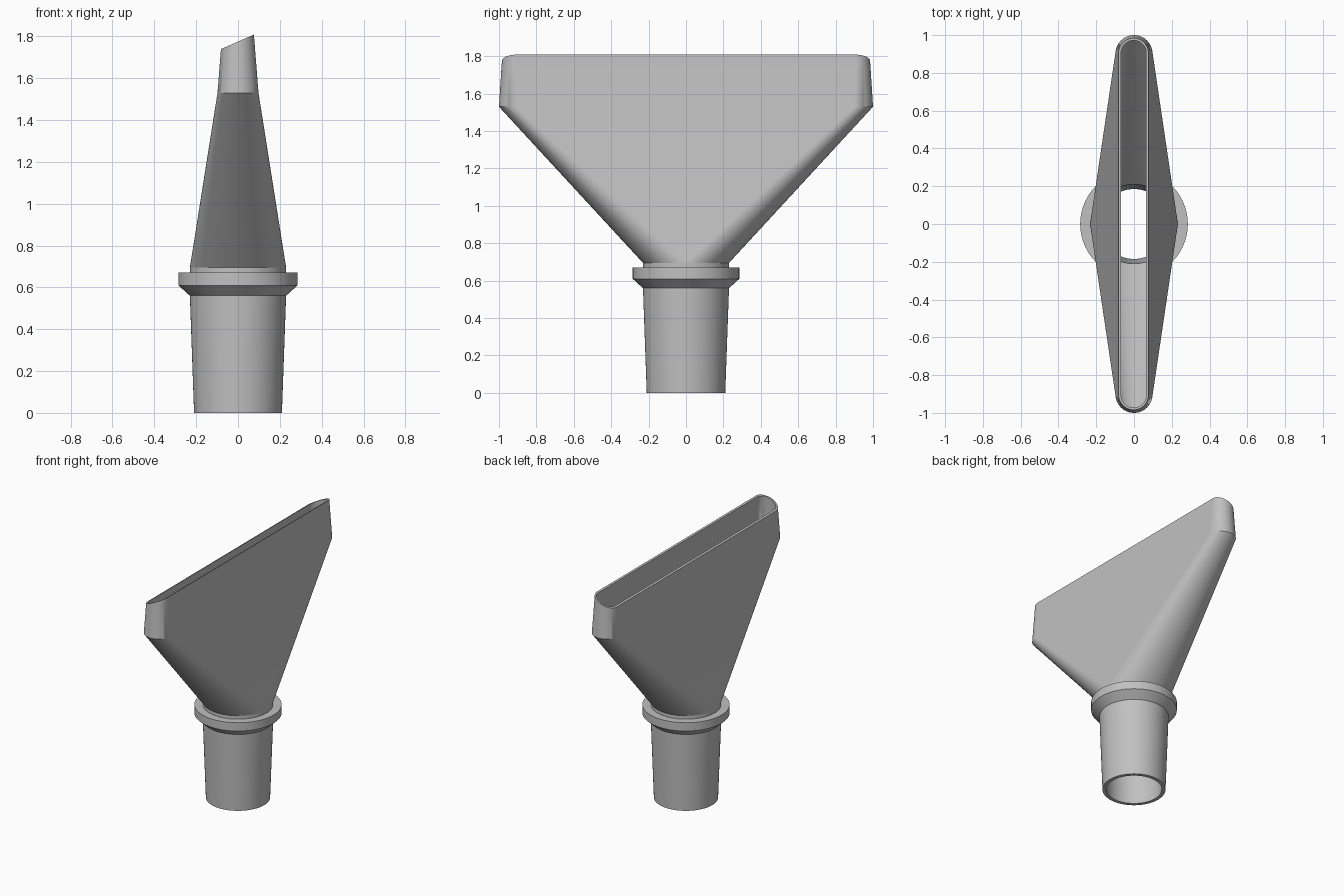
import bpy
import bmesh
import math
from mathutils import Vector

if "Cube" in bpy.data.objects:
    bpy.data.objects.remove(bpy.data.objects["Cube"], do_unlink=True)

HALF = 36                      # segments in each half turn
SLOPE, MOUTH_Z = 0.44, 1.775   # slanted mouth plane

grey = bpy.data.materials.new("plain grey")
grey.use_nodes = True
colour = (0.53, 0.53, 0.53, 1)
grey.diffuse_color = colour
grey.node_tree.nodes["Principled BSDF"].inputs["Base Color"].default_value = colour


def ring(radius, z, length=None):
    """Circle, or a slot with rounded ends reaching y = +-length."""
    shift = (length - radius) if length else 0
    points = []
    for side in (1, -1):
        for i in range(HALF + 1):
            a = math.pi * i / HALF
            points.append(Vector((side * radius * math.cos(a),
                                  side * (radius * math.sin(a) + shift), z)))
    return points


def slant(low, high):
    """Move the upper ring along the walls onto the slanted plane."""
    result = []
    for a, b in zip(low, high):
        d = b - a
        t = (MOUTH_Z + SLOPE * a.x - a.z) / (d.z - SLOPE * d.x)
        result.append(a + d * t)
    return result


def loft(name, rings):
    bm = bmesh.new()
    rows = [[bm.verts.new(p) for p in r] for r in rings]
    n = len(rows[0])
    for low, high in zip(rows, rows[1:]):
        for i in range(n):
            j = (i + 1) % n
            bm.faces.new((low[i], low[j], high[j], high[i]))
    bmesh.ops.remove_doubles(bm, verts=bm.verts, dist=0.0001)
    mesh = bpy.data.meshes.new(name)
    bm.to_mesh(mesh)
    bm.free()
    mesh.materials.append(grey)
    obj = bpy.data.objects.new(name, mesh)
    bpy.context.collection.objects.link(obj)
    bpy.ops.object.select_all(action='DESELECT')
    obj.select_set(True)
    bpy.context.view_layer.objects.active = obj
    bpy.ops.object.shade_smooth_by_angle(angle=math.radians(25))
    # Keep the large flat walls evenly shaded
    weighted = obj.modifiers.new("even shading", 'WEIGHTED_NORMAL')
    weighted.keep_sharp = True
    return obj


# Tapered hose connector: bore, bottom rim, outer wall, flange and collar
connector = [(0.21, 0.695), (0.185, 0), (0.21, 0), (0.23, 0.56),
             (0.285, 0.61), (0.285, 0.67), (0.23, 0.67), (0.23, 0.695)]
loft("hose_connector", [ring(r, z) for r, z in connector])

# Flared nozzle: round collar to wide slot, slanted lip, then the inner wall
outer_slot = ring(0.098, 1.53, 1.0)
outer_lip = slant(outer_slot, ring(0.076, 1.81, 0.982))
inner_slot = ring(0.084, 1.53, 0.985)
inner_lip = slant(inner_slot, ring(0.064, 1.81, 0.97))
loft("flared_nozzle", [ring(0.23, 0.695), outer_slot, outer_lip,
                       inner_lip, inner_slot, ring(0.21, 0.695)])
